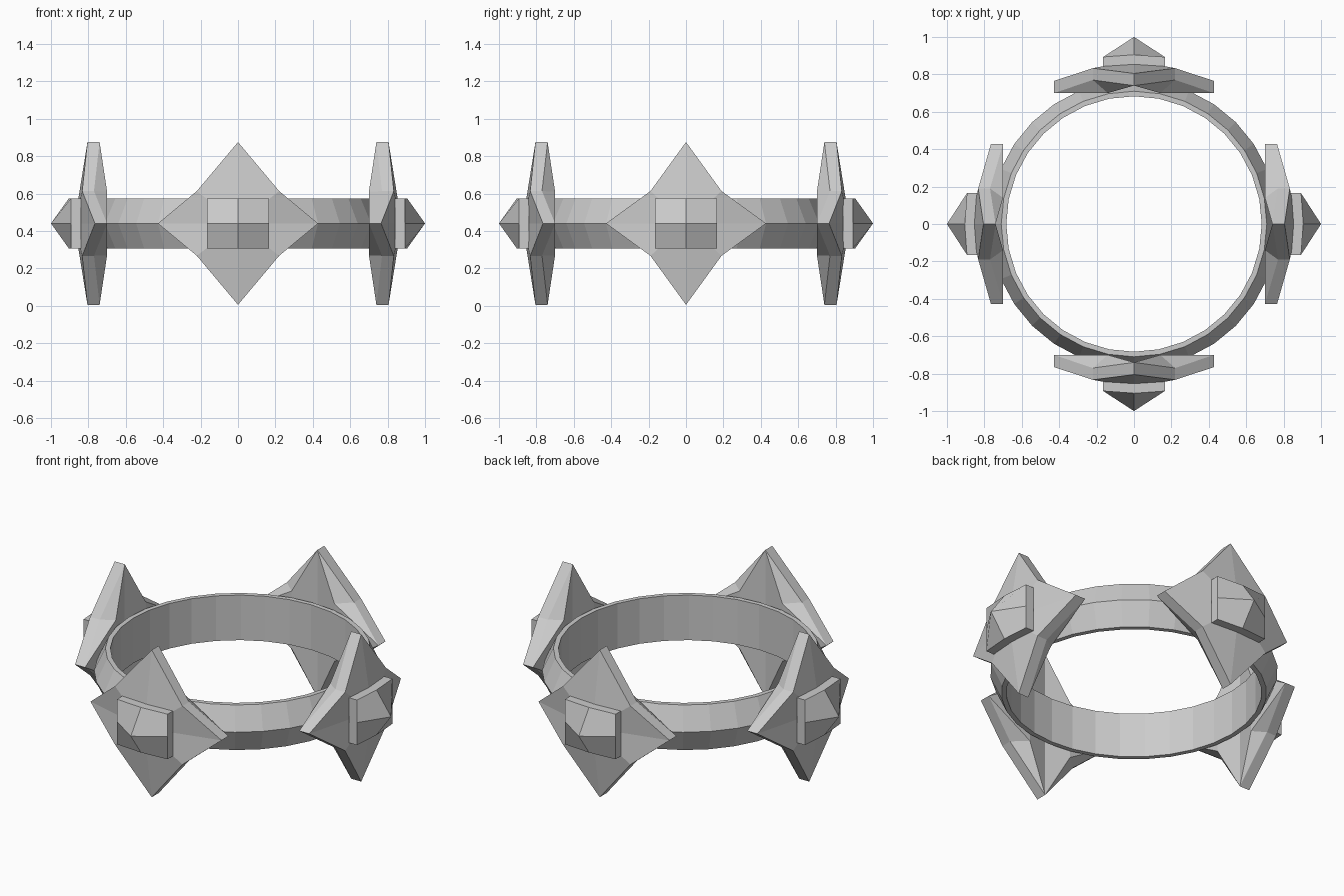
import bpy, math
from mathutils import Matrix

if "Cube" in bpy.data.objects:
    bpy.data.objects.remove(bpy.data.objects["Cube"])

ZC = 0.44  # mid height of the ring


def add_mesh(name, verts, faces, angle=0.0):
    import bmesh
    me = bpy.data.meshes.new(name)
    me.from_pydata(verts, [], faces)
    me.transform(Matrix.Translation((0, 0, ZC)) @ Matrix.Rotation(angle, 4, 'Z'))
    bm = bmesh.new()
    bm.from_mesh(me)
    bmesh.ops.recalc_face_normals(bm, faces=bm.faces)
    bm.to_mesh(me)
    bm.free()
    ob = bpy.data.objects.new(name, me)
    bpy.context.collection.objects.link(ob)
    return ob


# Ring band: ridged profile swept around z
def ring(n=32):
    prof = [(0.683, -0.133), (0.71, -0.133), (0.77, 0), (0.71, 0.133), (0.683, 0.133)]
    k = len(prof)
    verts = [(r * math.cos(2 * math.pi * i / n), r * math.sin(2 * math.pi * i / n), z)
             for i in range(n) for r, z in prof]
    faces = [(i * k + j, i * k + (j + 1) % k,
              (i + 1) % n * k + (j + 1) % k, (i + 1) % n * k + j)
             for i in range(n) for j in range(k)]
    add_mesh("ring_band", verts, faces)


# Four-pointed star plate with a raised centre and a backing that meets the ring
def star_plate(name, angle, w):
    # width, height, outer depth, inner depth
    outline = [(0, 0.435, 0.805, 0.74), (w, 0.173, 0.833, 0.77),
               (0.428, 0, 0.765, 0.70), (w, -0.173, 0.833, 0.77),
               (0, -0.435, 0.805, 0.74), (-w, -0.173, 0.833, 0.77),
               (-0.428, 0, 0.765, 0.70), (-w, 0.173, 0.833, 0.77)]
    verts = [(x, -d, z) for x, z, d, _ in outline]
    verts += [(x, -d, z) for x, z, _, d in outline]
    verts.append((0, -0.875, 0))                                   # 16 centre
    verts += [(x, -0.70, z) for x, z in
              ((0.14, 0.17), (0.14, -0.17), (-0.14, -0.17), (-0.14, 0.17))]  # 17-20
    verts += [(0, -0.74, 0.14), (0, -0.74, -0.14)]                 # 21, 22 notches
    faces = []
    for i in range(8):
        j = (i + 1) % 8
        faces += [(i, j, 16), (i, j, j + 8, i + 8)]
    for i, q in ((0, 17), (1, 17), (2, 18), (3, 18), (4, 19), (5, 19), (6, 20), (7, 20)):
        faces.append((8 + i, 8 + (i + 1) % 8, q))
    faces += [(10, 17, 18), (14, 19, 20),
              (8, 17, 21), (8, 21, 20), (12, 18, 22), (12, 22, 19),
              (17, 18, 22, 21), (21, 22, 19, 20)]
    add_mesh(name, verts, faces, angle)


# Pointed stud on the plate: 3x3 grid front pulled out to an apex
def stud(name, angle):
    depth = {(0, 0): 1.0, (0, 1): 0.905, (1, 0): 0.893, (1, 1): 0.893}
    grid = [(x, z) for z in (-1, 0, 1) for x in (-1, 0, 1)]
    verts = [(0.165 * x, -depth[abs(x), abs(z)], 0.133 * z) for x, z in grid]
    loop = [0, 1, 2, 5, 8, 7, 6, 3]
    verts += [(verts[i][0], -0.85 if i in (1, 7) else -0.84, verts[i][2]) for i in loop]
    faces = [(a, a + 1, a + 4, a + 3) for a in (0, 1, 3, 4)]
    faces += [(loop[i], loop[(i + 1) % 8], 9 + (i + 1) % 8, 9 + i) for i in range(8)]
    faces.append(tuple(range(9, 17)))
    add_mesh(name, verts, faces, angle)


ring()
for i, side in enumerate(("front", "right", "back", "left")):
    star_plate(side + "_star_plate", i * math.pi / 2, 0.22 if i % 2 == 0 else 0.19)
    stud(side + "_stud", i * math.pi / 2)
